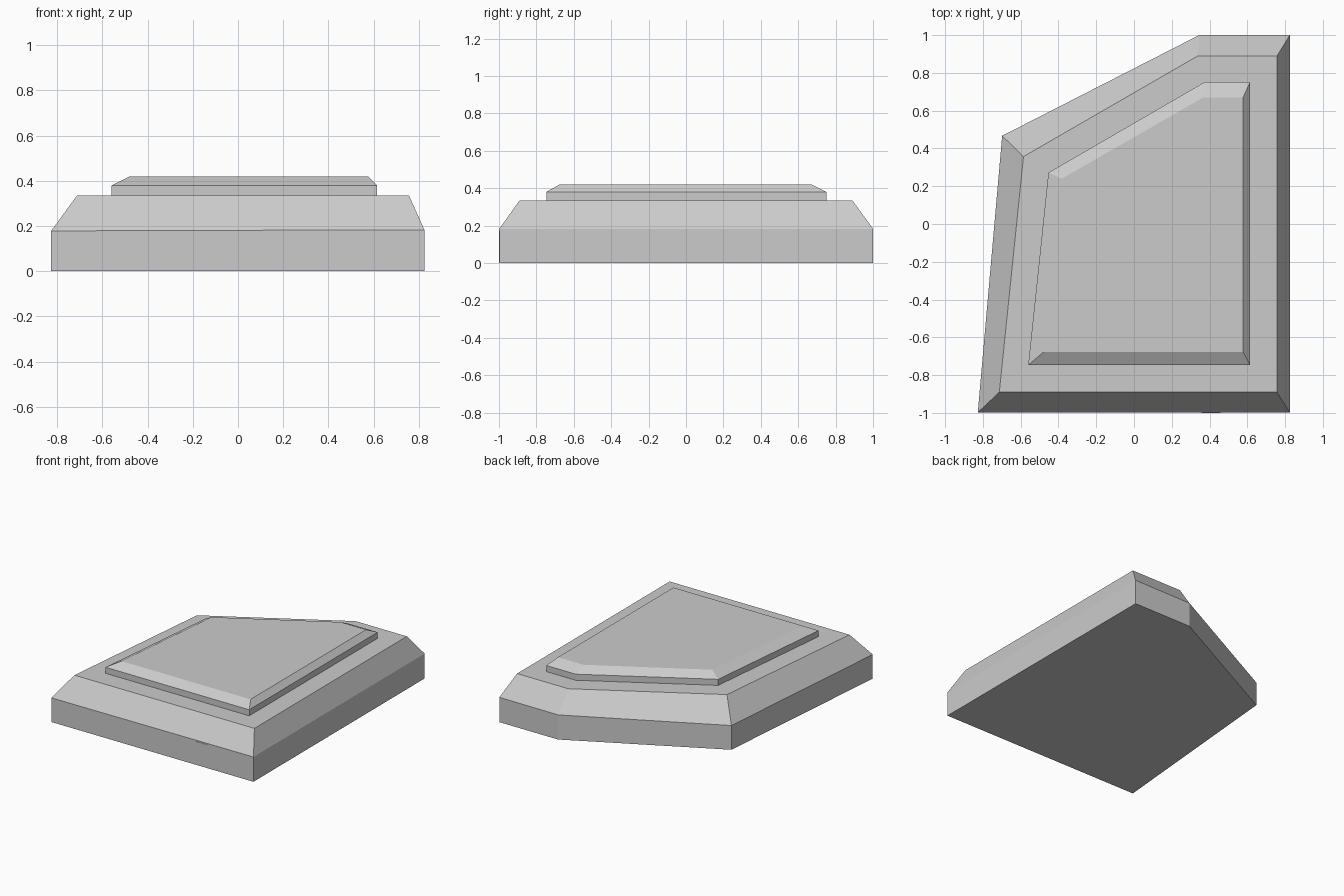
import bpy

if "Cube" in bpy.data.objects:
    bpy.data.objects.remove(bpy.data.objects["Cube"])


def loft(name, rings):
    """Solid from stacked rings of equal point count, capped at both ends."""
    n = len(rings[0])
    verts = [p for ring in rings for p in ring]
    faces = [tuple(reversed(range(n))), tuple(range(len(verts) - n, len(verts)))]
    for k in range(len(rings) - 1):
        a, b = k * n, (k + 1) * n
        for i in range(n):
            j = (i + 1) % n
            faces.append((a + i, a + j, b + j, b + i))
    mesh = bpy.data.meshes.new(name)
    mesh.from_pydata(verts, [], faces)
    mesh.update()
    obj = bpy.data.objects.new(name, mesh)
    bpy.context.collection.objects.link(obj)
    return obj


def level(outline, z):
    return [(x, y, z) for x, y in outline]


# Building body: vertical walls, then a sloped skirt up to a flat roof
wall = [(-.827, -.998), (.825, -.998), (.825, 1), (.345, 1), (-.698, .467)]
eave = [(x, y, .181 + .003 * x) for x, y in wall]
roof = [(-.713, -.89), (.757, -.89), (.757, .89), (.338, .89), (-.585, .357)]
loft("building_body", [level(wall, 0), eave, level(roof, .335)])

# Raised roof panel with a chamfered rim
panel = [(-.56, -.747), (.615, -.747), (.615, .752), (.375, .752), (-.453, .272)]
panel_top = [(-.478, -.677), (.577, -.677), (.577, .67), (.367, .67), (-.383, .24)]
loft("roof_panel", [level(panel, .33), level(panel, .38), level(panel_top, .42)])

# Thin door on the front wall
door = [(.358, -1), (.458, -1), (.458, -.98), (.358, -.98)]
loft("front_door", [level(door, .004), level(door, .173)])
